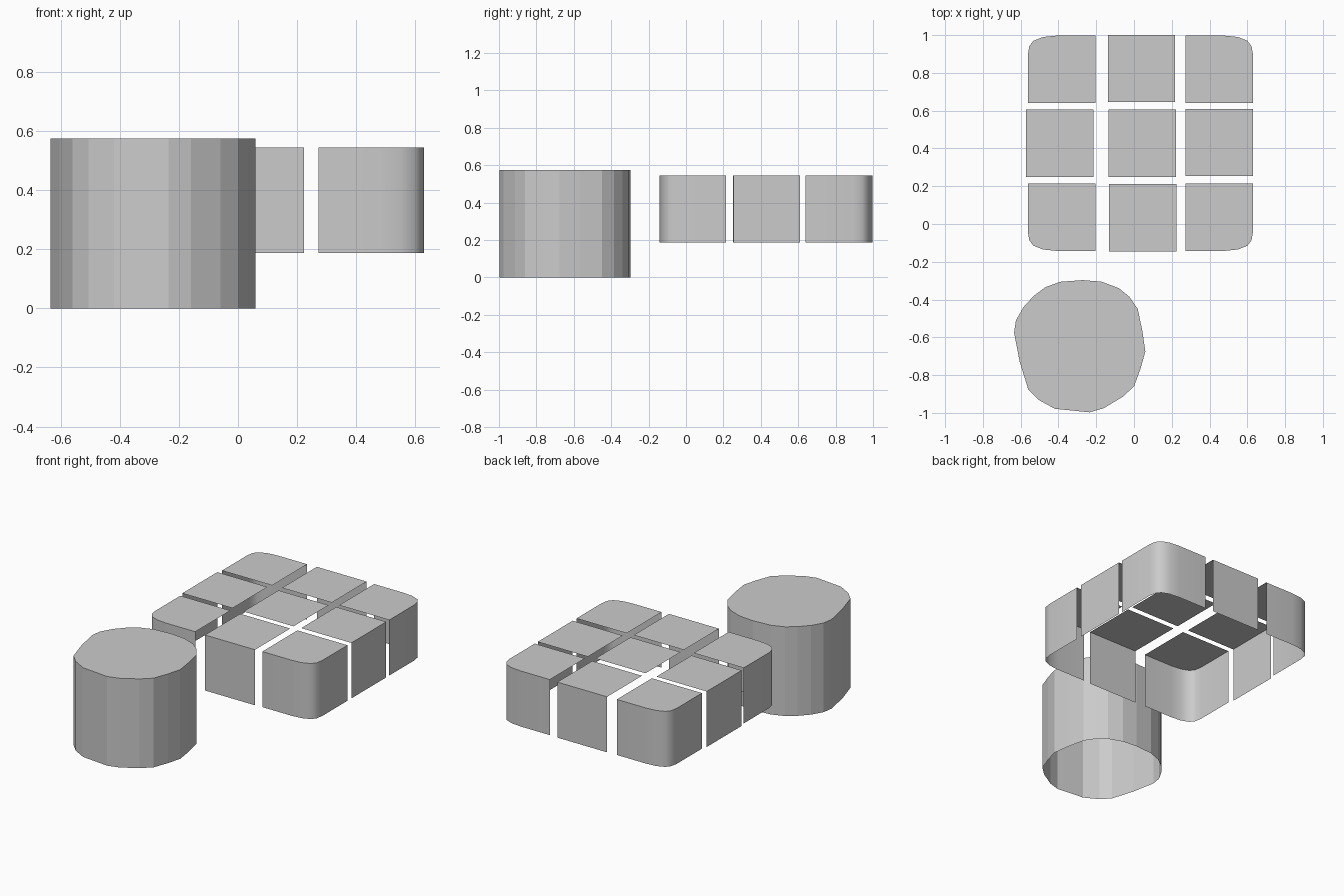
import bpy

if "Cube" in bpy.data.objects:
    bpy.data.objects.remove(bpy.data.objects["Cube"])

TILE_TOP, TILE_BOTTOM = 0.545, 0.187
DRUM_TOP = 0.575


def make_shell(name, outline, walls, top, bottom, smooth=False):
    """Flat cap over an outline, with a thin skirt under the listed edges."""
    n = len(outline)
    verts = [(x, y, top) for x, y in outline] + [(x, y, bottom) for x, y in outline]
    faces = [list(range(n))]
    faces += [[i, i + n, (i + 1) % n + n, (i + 1) % n] for i in walls]
    used = sorted({v for f in faces for v in f})
    remap = {v: k for k, v in enumerate(used)}
    mesh = bpy.data.meshes.new(name)
    mesh.from_pydata([verts[v] for v in used], [], [[remap[v] for v in f] for f in faces])
    mesh.update()
    obj = bpy.data.objects.new(name, mesh)
    bpy.context.collection.objects.link(obj)
    if smooth:
        bpy.ops.object.select_all(action='DESELECT')
        obj.select_set(True)
        bpy.context.view_layer.objects.active = obj
        bpy.ops.object.shade_smooth_by_angle(angle=0.6)
    return obj


def corner_tile(name, x0, x1, y0, y1, sx, sy):
    """Tile with one rounded outer corner and walls only on its outer sides."""
    xo, xi = (x1, x0) if sx > 0 else (x0, x1)
    yo, yi = (y1, y0) if sy > 0 else (y0, y1)
    # insets of the rounded corner from the two outer sides
    curve = [(0, 0.10), (0.008, 0.055), (0.03, 0.027), (0.08, 0.007), (0.15, 0)]
    pts = [(xi, yi), (xo, yi)]
    pts += [(xo - sx * a, yo - sy * b) for a, b in curve] + [(xi, yo)]
    walls = list(range(1, len(pts) - 1))
    if sx * sy < 0:  # keep counter-clockwise order
        pts.reverse()
        walls = list(range(0, len(pts) - 2))
    make_shell(name, pts, walls, TILE_TOP, TILE_BOTTOM, True)


def square_tile(name, x0, x1, y0, y1, walls):
    """Walls: 0 front, 1 right, 2 back, 3 left."""
    make_shell(name, [(x0, y0), (x1, y0), (x1, y1), (x0, y1)], walls, TILE_TOP, TILE_BOTTOM)


# Four rounded corner tiles
for label, x0, x1, sx in (("left", -0.562, -0.205, -1), ("right", 0.273, 0.63, 1)):
    for row, y0, y1, sy in (("front", -0.142, 0.215, -1), ("back", 0.64, 0.997, 1)):
        corner_tile(f"{row}_{label}_corner_tile", x0, x1, y0, y1, sx, sy)

# Edge tiles and centre tile
square_tile("front_edge_tile", -0.133, 0.224, -0.146, 0.212, [0])
square_tile("back_edge_tile", -0.138, 0.217, 0.645, 1.0, [2])
square_tile("left_edge_tile", -0.572, -0.214, 0.25, 0.606, [3])
square_tile("right_edge_tile", 0.273, 0.63, 0.254, 0.61, [1])
square_tile("centre_tile", -0.135, 0.222, 0.248, 0.605, [])

# Faceted drum, open underneath
drum = [(0.06, -0.675), (0.045, -0.57), (0.02, -0.45), (-0.025, -0.385),
        (-0.08, -0.34), (-0.17, -0.306), (-0.27, -0.297), (-0.39, -0.306),
        (-0.47, -0.335), (-0.53, -0.38), (-0.585, -0.44), (-0.625, -0.51),
        (-0.635, -0.575), (-0.605, -0.73), (-0.56, -0.875), (-0.507, -0.93),
        (-0.42, -0.978), (-0.235, -0.997), (-0.16, -0.975), (-0.06, -0.915),
        (0.0, -0.86), (0.035, -0.765)]
make_shell("drum", drum, range(len(drum)), DRUM_TOP, 0.0)
